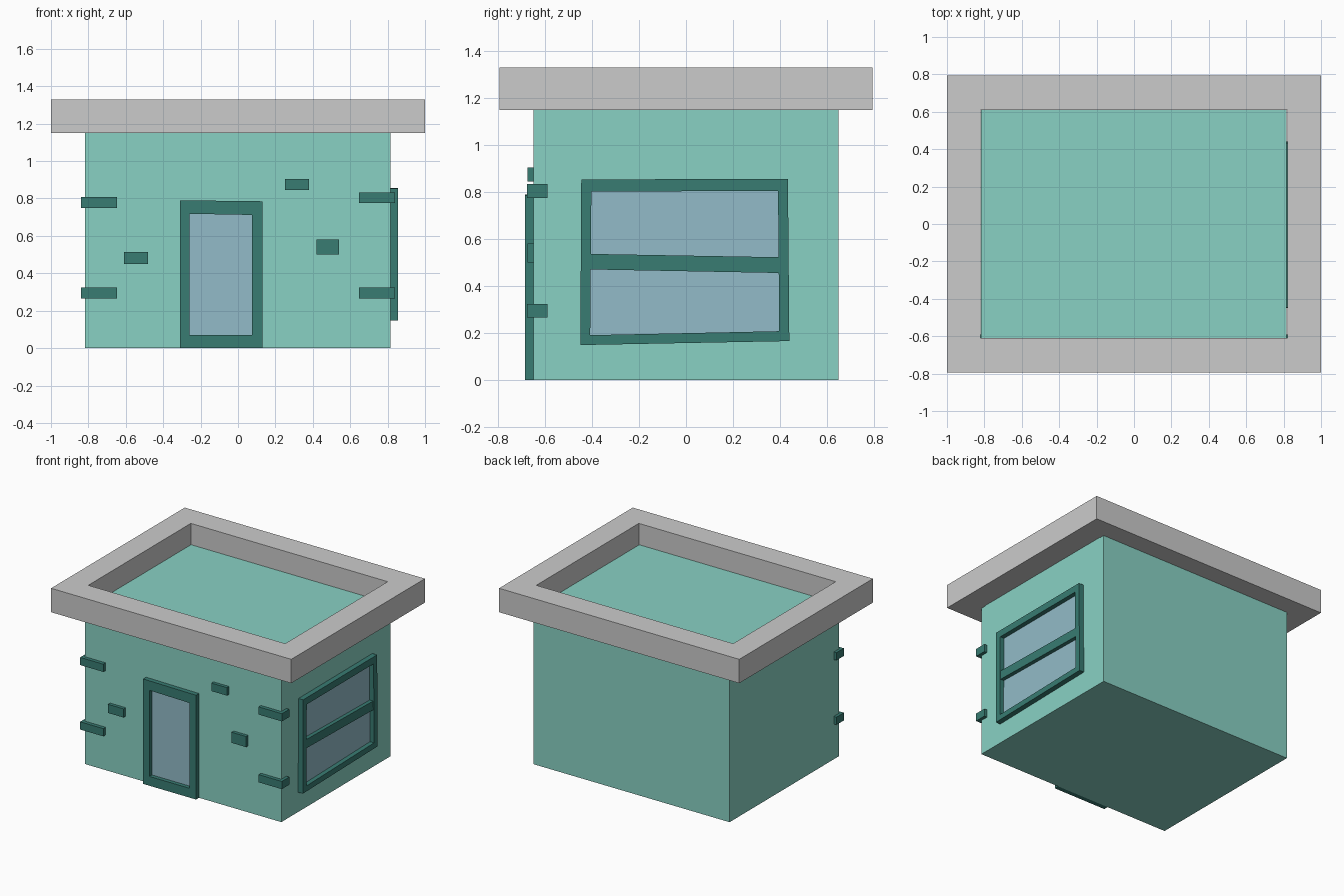
import bpy, bmesh
from mathutils import Vector

if "Cube" in bpy.data.objects:
    bpy.data.objects.remove(bpy.data.objects["Cube"])


def material(name, rgb):
    m = bpy.data.materials.new(name)
    m.diffuse_color = (*rgb, 1)
    m.use_nodes = True
    m.node_tree.nodes["Principled BSDF"].inputs["Base Color"].default_value = m.diffuse_color
    return m


WALL = material("wall_teal", (0.25, 0.64, 0.55))
TRIM = material("trim_dark_teal", (0.04, 0.20, 0.17))
GLASS = material("glass_blue", (0.29, 0.50, 0.58))

# Map a 2D profile plus depth onto the model axes
AXES = {
    "front": lambda u, v, d: Vector((u, d, v)),
    "side": lambda u, v, d: Vector((d, u, v)),
    "flat": lambda u, v, d: Vector((u, v, d)),
}


def finish(name, bm, mat):
    bmesh.ops.recalc_face_normals(bm, faces=bm.faces)
    me = bpy.data.meshes.new(name)
    bm.to_mesh(me)
    bm.free()
    ob = bpy.data.objects.new(name, me)
    bpy.context.collection.objects.link(ob)
    if mat:
        me.materials.append(mat)
    return ob


def prism(name, axis, outer, d0, d1, mat=None, inner=None):
    """Extrude a profile from d0 to d1; an inner loop makes it a frame."""
    bm = bmesh.new()

    def loop(pts, d):
        return [bm.verts.new(AXES[axis](u, v, d)) for u, v in pts]

    def bridge(a, b):
        for i in range(len(a)):
            j = (i + 1) % len(a)
            bm.faces.new((a[i], a[j], b[j], b[i]))

    a, b = loop(outer, d0), loop(outer, d1)
    bridge(a, b)
    if inner:
        c, d = loop(inner, d0), loop(inner, d1)
        bridge(c, d)
        bridge(a, c)
        bridge(b, d)
    else:
        bm.faces.new(a)
        bm.faces.new(b)
    return finish(name, bm, mat)


def rect(u0, u1, v0, v1):
    return [(u0, v0), (u1, v0), (u1, v1), (u0, v1)]


# Building body and parapet roof
prism("walls", "flat", rect(-0.818, 0.816, -0.65, 0.65), 0, 1.17, WALL)
prism("roof_parapet", "flat", rect(-1, 1, -0.795, 0.795), 1.15, 1.33,
      inner=rect(-0.82, 0.82, -0.61, 0.61))

# Door
door_in = [(-0.258, 0.07), (0.076, 0.07), (0.074, 0.712), (-0.258, 0.718)]
prism("door_frame", "front",
      [(-0.31, 0), (0.13, 0), (0.13, 0.785), (-0.31, 0.79)],
      -0.64, -0.685, TRIM, door_in)
prism("door_glass", "front", door_in, -0.64, -0.655, GLASS)

# Slightly crooked side window with a cross bar
win_in = [(-0.408, 0.19), (0.397, 0.207), (0.392, 0.804), (-0.403, 0.802)]
prism("window_frame", "side",
      [(-0.45, 0.148), (0.44, 0.165), (0.434, 0.856), (-0.446, 0.853)],
      0.80, 0.855, TRIM, win_in)
prism("window_glass", "side", win_in, 0.80, 0.821, GLASS)
prism("window_bar", "side",
      [(-0.406, 0.47), (0.395, 0.455), (0.395, 0.522), (-0.406, 0.536)],
      0.81, 0.85, TRIM)

# Corner bricks wrapping the front edges
for side, x0, x1, levels in (("left", -0.84, -0.647, (0.265, 0.75)),
                             ("right", 0.647, 0.84, (0.265, 0.775))):
    for label, z in zip(("lower", "upper"), levels):
        prism(f"corner_brick_{side}_{label}", "front",
              rect(x0, x1, z, z + 0.058), -0.59, -0.678, TRIM)

# Loose bricks on the front wall
for i, r in enumerate(((-0.61, -0.48, 0.45, 0.515),
                       (0.25, 0.38, 0.845, 0.905),
                       (0.42, 0.54, 0.50, 0.58))):
    prism(f"wall_brick_{i + 1}", "front", rect(*r), -0.64, -0.675, TRIM)
